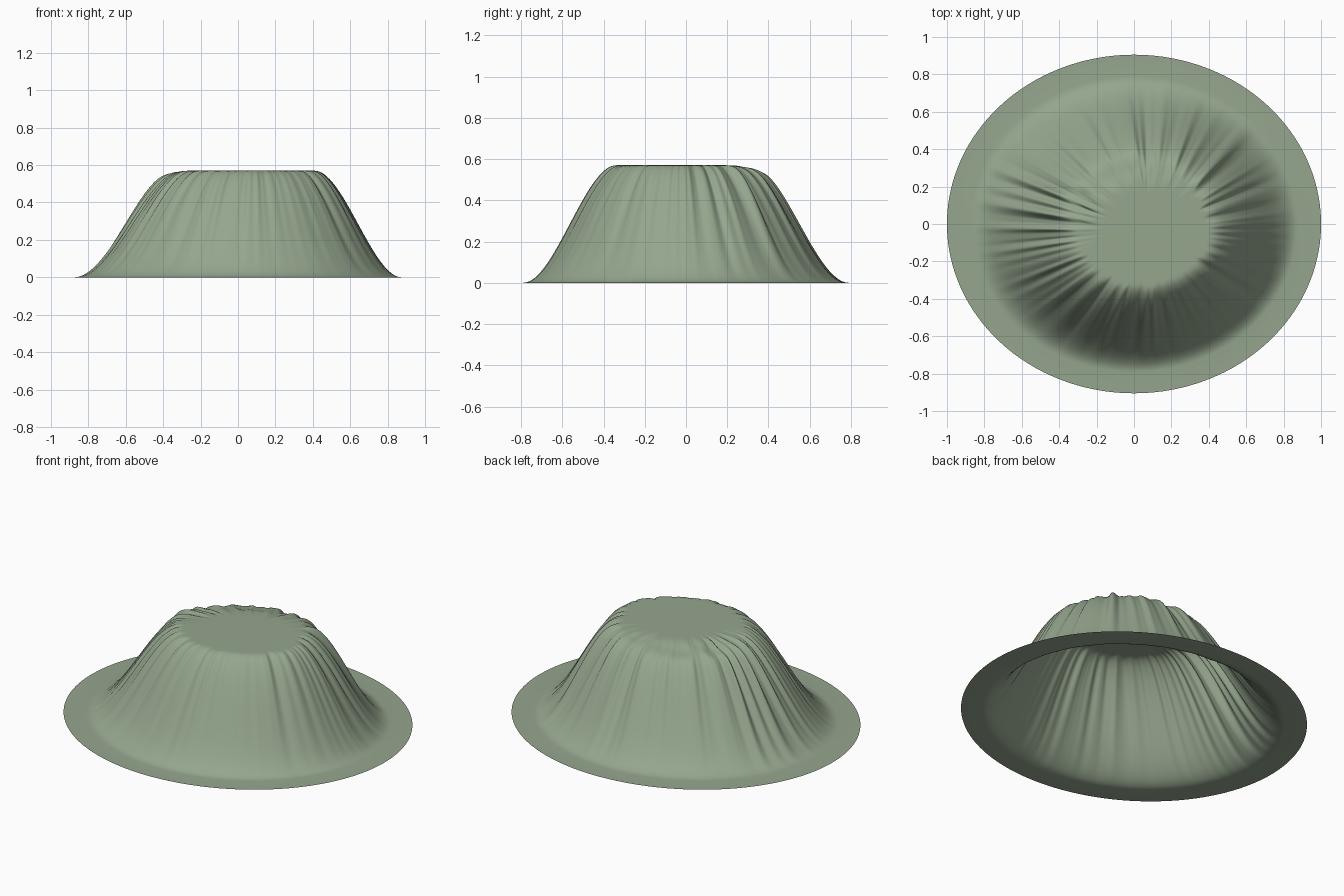
import bpy, bmesh, math
from mathutils import Vector, noise

HEIGHT = 0.57
SEGMENTS = 600
RINGS = 44
LID_START = -0.3

cube = bpy.data.objects.get("Cube")
if cube:
    bpy.data.objects.remove(cube, do_unlink=True)


def ellipse(angle, rx, ry, cx=0, cy=0):
    return Vector((cx + rx * math.cos(angle), cy + ry * math.sin(angle), 0))


def lobe(angle, centre, power):
    # Weight that peaks at one side of the mound, given in degrees
    return max(0, math.cos(angle - math.radians(centre))) ** power


def ripple(angle, frequency, seed):
    # Seamless noise around the circle
    return noise.noise(Vector((math.cos(angle) * frequency, math.sin(angle) * frequency, seed)))


def fold_depth(angle):
    # Deeper pleats on the left, back and right, shallow at the front
    strength = 0.018
    for centre, gain in ((180, 0.05), (75, 0.025), (15, 0.02), (235, 0.018)):
        strength += gain * lobe(angle, centre, 6)
    return strength * (ripple(angle, 9, 3.3) + 0.6 * ripple(angle, 16, 7.7) - 0.1)


def height(s, droop):
    # Flat lid, S-shaped skirt, and a sagging shoulder where they meet
    t = max(0, s)
    sag = droop * math.exp(-((s - 0.03) / 0.12) ** 2)
    return HEIGHT * (1 - t * t * (3 - 2 * t)) - sag


# Pleated mound lofted from the lid to the foot, then a flat brim
bm = bmesh.new()
columns = []
for i in range(SEGMENTS):
    a = math.tau * i / SEGMENTS
    fold = 1 + fold_depth(a) / 0.33
    top = ellipse(a, 0.355 * fold, 0.31 * fold, 0.05, -0.02)
    foot = ellipse(a, 0.875, 0.79)
    droop = 0.03 * lobe(a, 120, 2) * (1 + ripple(a, 6, 1.5))
    column = []
    for j in range(RINGS + 1):
        s = LID_START + (1 - LID_START) * j / RINGS
        p = top.lerp(foot, s)
        p.z = height(s, droop) if j else HEIGHT
        column.append(bm.verts.new(p))
    column.append(bm.verts.new(ellipse(a, 1.0, 0.905)))
    columns.append(column)

hub = bm.verts.new((0.06, -0.03, HEIGHT))
for i, column in enumerate(columns):
    after = columns[(i + 1) % SEGMENTS]
    bm.faces.new((hub, column[0], after[0]))
    for j in range(RINGS + 1):
        bm.faces.new((column[j], column[j + 1], after[j + 1], after[j]))

mesh = bpy.data.meshes.new("pleated_mound")
bm.to_mesh(mesh)
bm.free()
mound = bpy.data.objects.new("pleated_mound", mesh)
bpy.context.collection.objects.link(mound)

# Sage green cloth
sage = bpy.data.materials.new("sage_green")
sage.use_nodes = True
colour = (0.30, 0.38, 0.27, 1)
sage.diffuse_color = colour
sage.node_tree.nodes["Principled BSDF"].inputs["Base Color"].default_value = colour
mesh.materials.append(sage)

bpy.context.view_layer.objects.active = mound
mound.select_set(True)
bpy.ops.object.shade_smooth_by_angle(angle=math.radians(70))
